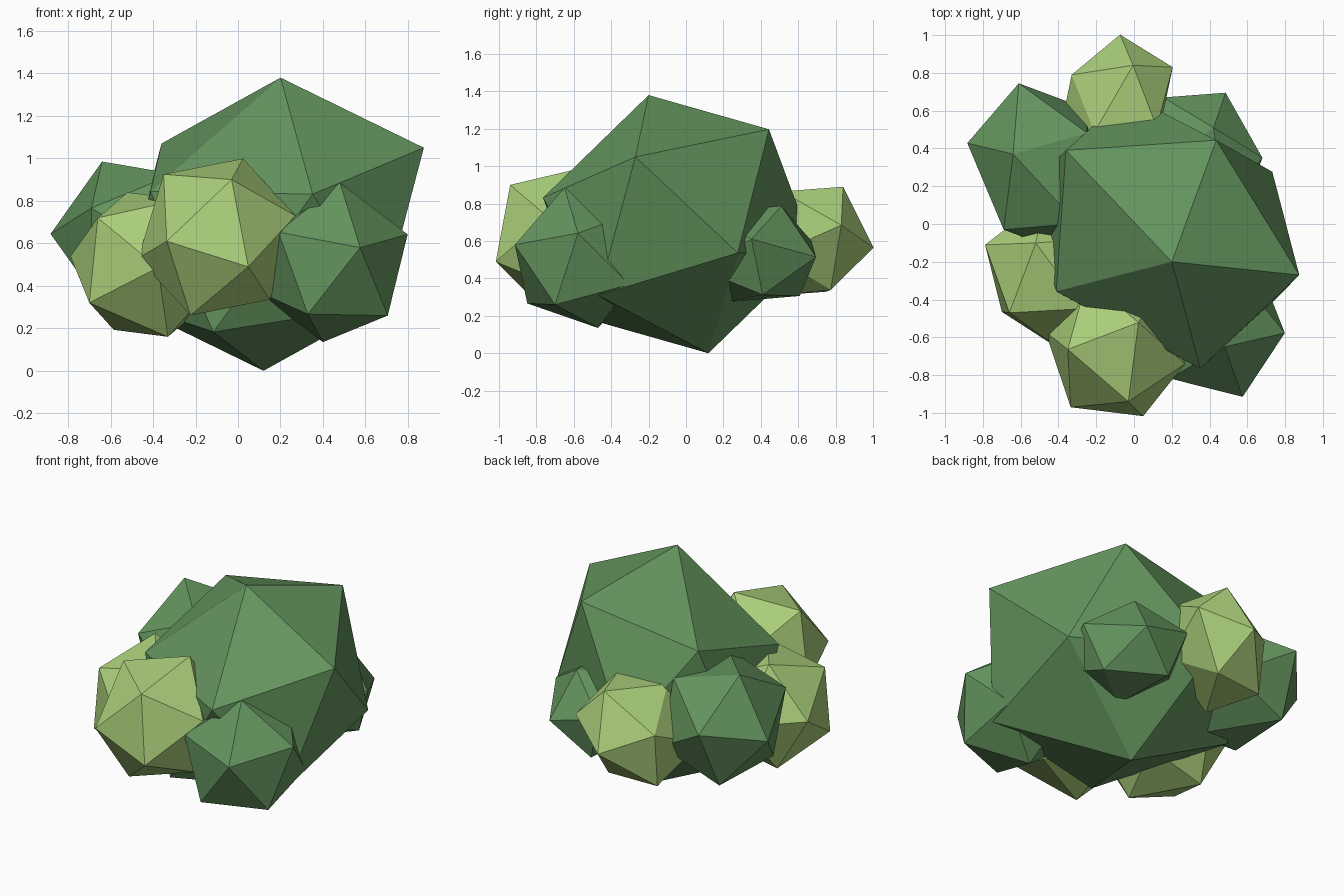
import bpy, bmesh, math
from mathutils import Vector, Matrix

if "Cube" in bpy.data.objects:
    bpy.data.objects.remove(bpy.data.objects["Cube"])


def material(name, rgb):
    m = bpy.data.materials.new(name)
    m.diffuse_color = (*rgb, 1)
    m.use_nodes = True
    m.node_tree.nodes["Principled BSDF"].inputs["Base Color"].default_value = m.diffuse_color
    return m


DARK = material("deep_green", (0.127, 0.296, 0.112))
LIGHT = material("light_green", (0.402, 0.624, 0.195))


def columns(a, b, c):
    return Matrix((a, b, c)).transposed()


def ring(k):
    a = math.radians(72 * k)
    r = 2 / math.sqrt(5)
    return Vector((r * math.cos(a), r * math.sin(a), r / 2))


def clump(name, mat, centre, tip, side_a, side_b):
    """Stretched, tilted icosahedron: its centre, one tip and two
    alternate corners of the ring around that tip fix its pose."""
    bm = bmesh.new()
    bmesh.ops.create_icosphere(bm, subdivisions=1, radius=1)
    # turn the unit icosahedron so one ring corner lies on +x
    corner = next(v.co for v in bm.verts if 0.3 < v.co.z < 0.6)
    turn = Matrix.Rotation(-math.atan2(corner.y, corner.x), 3, 'Z')
    c = Vector(centre)
    target = columns(*(Vector(p) - c for p in (tip, side_a, side_b)))
    unit = columns(Vector((0, 0, 1)), ring(0), ring(2))
    pose = target @ unit.inverted() @ turn
    for v in bm.verts:
        v.co = pose @ v.co
    bmesh.ops.recalc_face_normals(bm, faces=bm.faces)
    me = bpy.data.meshes.new(name)
    bm.to_mesh(me)
    bm.free()
    me.materials.append(mat)
    ob = bpy.data.objects.new(name, me)
    ob.location = c
    bpy.context.collection.objects.link(ob)


# large central foliage
clump("main_foliage", DARK, (.16, -.04, .69),
      (.20, -.20, 1.38), (.875, -.27, 1.05), (-.36, .39, 1.07))
# dark side clumps
clump("front_right_clump", DARK, (.44, -.56, .51),
      (.575, -.915, .58), (.48, -.65, .885), (.705, -.70, .26))
clump("back_left_clump", DARK, (-.47, .29, .64),
      (-.64, .37, .985), (-.61, .745, .73), (-.69, -.03, .766))
clump("back_right_clump", DARK, (.36, .36, .53),
      (.485, .695, .515), (.68, .35, .61), (.155, .67, .60))
# light side clumps
clump("front_light_clump", LIGHT, (-.10, -.655, .63),
      (-.03, -.94, .90), (-.335, -.97, .61), (.27, -.74, .73))
clump("left_light_clump", LIGHT, (-.425, -.27, .50),
      (-.66, -.47, .72), (-.70, -.465, .32), (-.52, -.10, .84))
clump("back_light_clump", LIGHT, (-.10, .63, .597),
      (-.005, .84, .89), (.205, .83, .685), (-.33, .79, .67))
